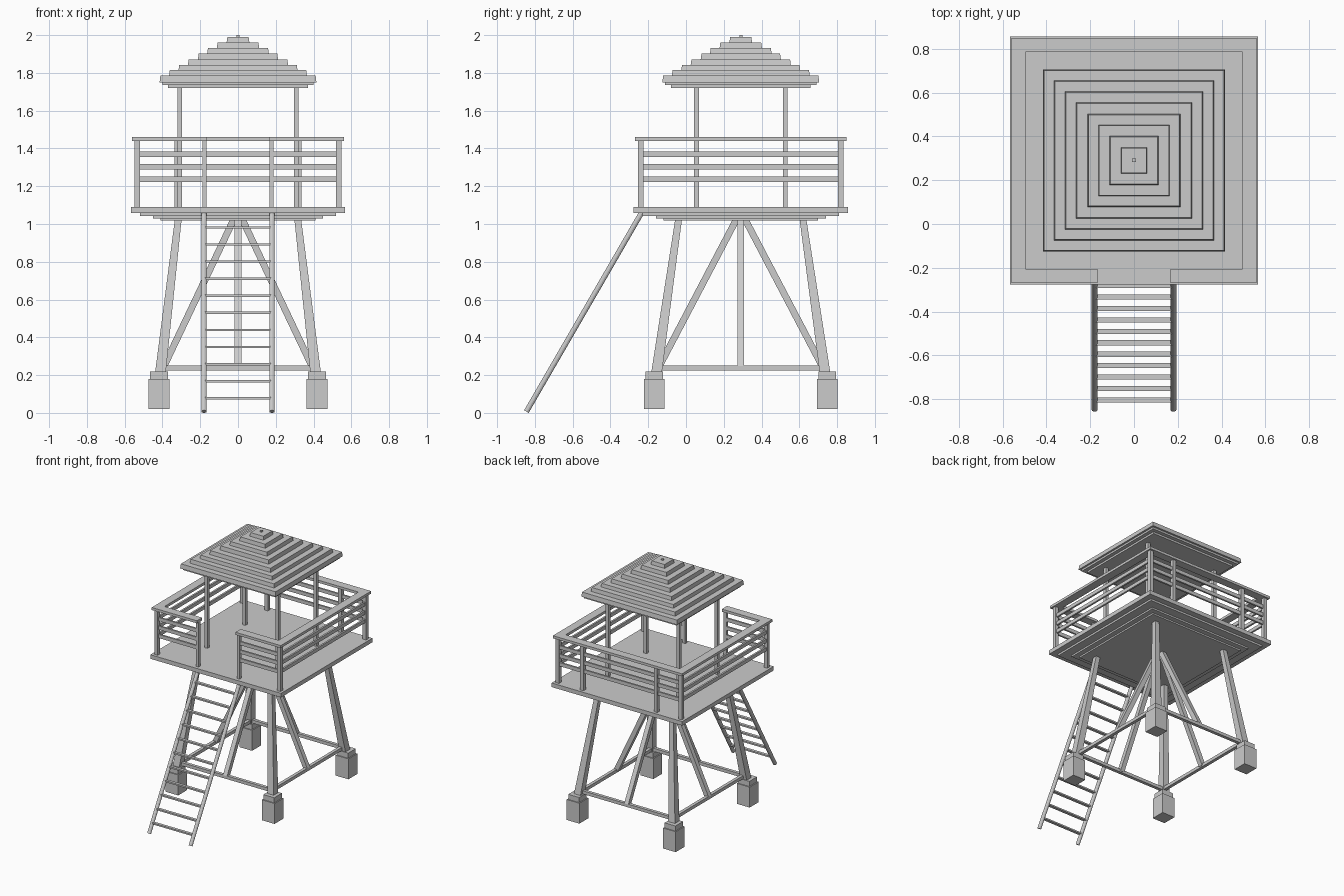
import bpy, bmesh, math
from mathutils import Vector

if "Cube" in bpy.data.objects:
    bpy.data.objects.remove(bpy.data.objects["Cube"])

CY = 0.29  # tower centre in y; all tower parts are given relative to it


def finish(bm, name):
    bmesh.ops.recalc_face_normals(bm, faces=bm.faces)
    me = bpy.data.meshes.new(name)
    bm.to_mesh(me)
    bm.free()
    ob = bpy.data.objects.new(name, me)
    bpy.context.collection.objects.link(ob)
    return ob


def loft(name, rings):
    """Closed skin through rings of equal point count."""
    bm = bmesh.new()
    vs = [[bm.verts.new(p) for p in r] for r in rings]
    n = len(vs[0])
    for a, b in zip(vs, vs[1:]):
        for i in range(n):
            j = (i + 1) % n
            bm.faces.new((a[i], a[j], b[j], b[i]))
    bm.faces.new(vs[0])
    bm.faces.new(vs[-1])
    return finish(bm, name)


def square(x, y, h, z):
    return [(x + sx * h, y + CY + sy * h, z)
            for sx, sy in ((-1, -1), (1, -1), (1, 1), (-1, 1))]


def stack(name, profile, x=0, y=0):
    """Square stepped solid from (half width, z) pairs."""
    return loft(name, [square(x, y, h, z) for h, z in profile])


def box(name, x0, x1, y0, y1, z0, z1):
    x0, x1 = sorted((x0, x1))
    y0, y1 = sorted((y0, y1))
    ring = [(x0, y0 + CY), (x1, y0 + CY), (x1, y1 + CY), (x0, y1 + CY)]
    return loft(name, [[(x, y, z) for x, y in ring] for z in (z0, z1)])


def rod(name, a, b, r, sides):
    """Straight rod between two points."""
    a, b = Vector(a), Vector(b)
    a.y += CY
    b.y += CY
    d = (b - a).normalized()
    u = d.cross(Vector((0, 0, 1))).normalized()
    v = d.cross(u)
    off = math.pi / sides
    ang = [off + 2 * math.pi * i / sides for i in range(sides)]
    return loft(name, [[p + (u * math.cos(t) + v * math.sin(t)) * r for t in ang]
                       for p in (a, b)])


# stepped roof, from the underside to the finial
roof = [(0.37, 1.72), (0.37, 1.735), (0.40, 1.735), (0.40, 1.75)]
steps = [0.415, 0.365, 0.315, 0.265, 0.212, 0.163, 0.112, 0.06]
levels = [1.75, 1.785, 1.815, 1.842, 1.872, 1.903, 1.932, 1.962, 1.99]
for h, z0, z1 in zip(steps, levels, levels[1:]):
    roof += [(h, z0), (h - 0.004, z1)]
roof += [(0.008, 1.99), (0.008, 2.0)]
stack("roof", roof)

# deck with stepped underside
stack("deck", [(0.41, 1.018), (0.41, 1.03), (0.45, 1.03), (0.45, 1.043),
               (0.52, 1.043), (0.52, 1.058), (0.567, 1.058), (0.567, 1.09)])

# corner parts: footings, tapered legs, roof posts, railing posts
for sx in (-1, 1):
    for sy in (-1, 1):
        stack("footing", [(0.055, 0.02), (0.055, 0.18), (0.047, 0.18), (0.047, 0.22)],
              sx * 0.418, sy * 0.458)
        loft("leg", [square(sx * 0.41, sy * 0.445, 0.028, 0.22),
                     square(sx * 0.317, sy * 0.33, 0.018, 1.02)])
        stack("roof_post", [(0.0125, 1.09), (0.0125, 1.72)], sx * 0.308, sy * 0.235)
        stack("corner_rail_post", [(0.015, 1.09), (0.015, 1.44)], sx * 0.533, sy * 0.53)
    stack("back_rail_post", [(0.015, 1.09), (0.015, 1.44)], sx * 0.32, 0.53)
    stack("gate_post", [(0.011, 1.09), (0.011, 1.44)], sx * 0.178, -0.53)

# tie beams between the legs, and braces rising to the deck centre
for s in (-1, 1):
    box("tie_beam_x", -0.39, 0.39, s * 0.425, s * 0.45, 0.225, 0.25)
    box("tie_beam_y", s * 0.385, s * 0.41, -0.425, 0.425, 0.225, 0.25)
    rod("brace_y", (0, s * 0.435, 0.24), (0, s * 0.02, 1.03), 0.025, 4)
    rod("brace_x", (s * 0.395, 0, 0.24), (s * 0.02, 0, 1.03), 0.025, 4)

# railing: flat cap boards and three slim rails, with a gap at the front
bars = [(z - 0.014, z + 0.014) for z in (1.237, 1.303, 1.37)]
box("rail_cap_back", -0.495, 0.495, 0.495, 0.56, 1.44, 1.46)
for z0, z1 in bars:
    box("rail_back", -0.52, 0.52, 0.523, 0.537, z0, z1)
for s in (-1, 1):
    box("rail_cap_side", s * 0.495, s * 0.56, -0.56, 0.56, 1.44, 1.46)
    box("rail_cap_front", s * 0.167, s * 0.495, -0.56, -0.495, 1.44, 1.46)
    for z0, z1 in bars:
        box("rail_side", s * 0.526, s * 0.54, -0.52, 0.52, z0, z1)
        box("rail_front", s * 0.185, s * 0.52, -0.537, -0.523, z0, z1)

# ladder: two round poles and flat rungs
foot, top = Vector((0, -0.845 - CY, 0.007)), Vector((0, -0.235 - CY, 1.06))
for s in (-1, 1):
    dx = Vector((s * 0.18, 0, 0))
    rod("ladder_pole", foot + dx, top + dx, 0.0145, 12)
for i in range(11):
    z = 0.077 + i * 0.0905
    y = foot.y + (top.y - foot.y) * (z - foot.z) / (top.z - foot.z)
    box("ladder_rung", -0.18, 0.18, y - 0.0115, y + 0.0115, z - 0.006, z + 0.006)
